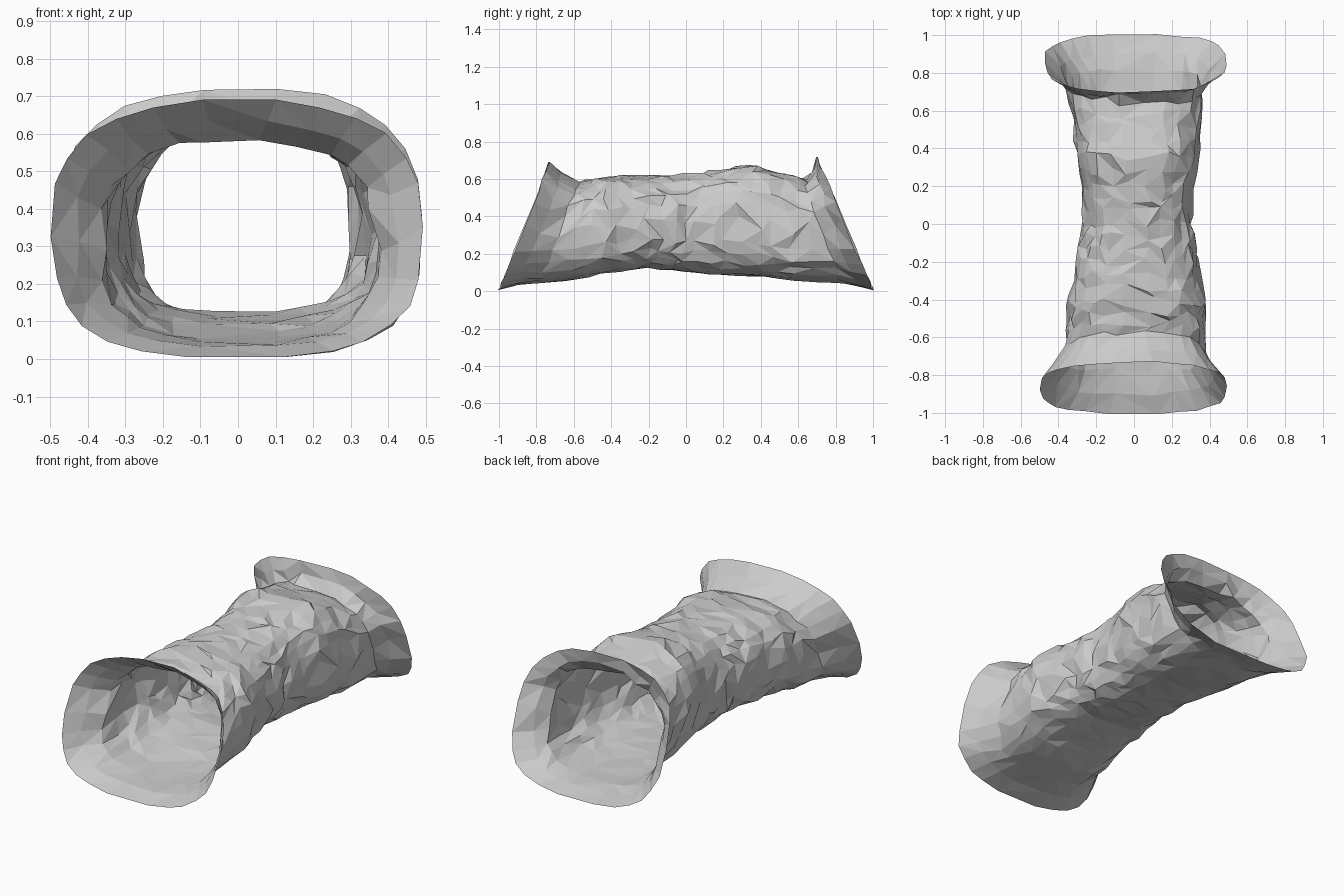
import bpy
import bmesh
import math
import random

random.seed(5)
SEGMENTS = 26
ROWS_PER_UNIT = 13

old_cube = bpy.data.objects.get("Cube")
if old_cube:
    bpy.data.objects.remove(old_cube, do_unlink=True)

# Stations: y at mid height, backward lean, left and right x, floor z, roof z
stations = [
    (-.865, .135, -.495, .49, .005, .69),
    (-.78, .12, -.43, .425, .035, .63),
    (-.68, .09, -.365, .37, .045, .58),
    (-.58, .05, -.355, .375, .055, .59),
    (-.43, .02, -.35, .38, .09, .62),
    (-.2, 0, -.31, .335, .125, .615),
    (0, 0, -.265, .305, .10, .625),
    (.2, 0, -.275, .315, .09, .65),
    (.38, -.02, -.30, .345, .075, .68),
    (.55, -.04, -.325, .355, .055, .635),
    (.73, -.08, -.355, .36, .045, .605),
    (.79, -.11, -.40, .40, .03, .655),
    (.85, -.15, -.475, .49, .005, .72),
]


def rounded(value, power):
    """Squares off a circle coordinate."""
    return math.copysign(abs(value) ** power, value)


def add_ring(bm, station, rough):
    """One rounded-rectangle loop of the tunnel, roughened by jitter."""
    y, lean, left, right, floor, roof = station
    ring = []
    for i in range(SEGMENTS):
        angle = math.tau * (i + random.uniform(-11, 11) * rough) / SEGMENTS
        # squarer corners at the floor, rounder shoulders at the roof
        power = .65 if math.sin(angle) < 0 else .76
        u, v = rounded(math.cos(angle), power), rounded(math.sin(angle), power)
        # the floor stays calmer than the walls and roof
        calm = .5 if v < -.8 else 1
        swell = 1 + random.uniform(-2, 1.7) * rough * calm
        x = (left + right) / 2 + (right - left) / 2 * u * swell
        z = (floor + roof) / 2 + (roof - floor) / 2 * v * swell
        shift = random.uniform(-1.2, 1.2) * rough
        ring.append(bm.verts.new((x, y + lean * v + shift, z)))
    return ring


# Rows between the stations
rows = []
for a, b in zip(stations, stations[1:]):
    count = max(1, round((b[0] - a[0]) * ROWS_PER_UNIT))
    for k in range(count):
        t = k / count
        rows.append([p + (q - p) * t for p, q in zip(a, b)])
rows.append(stations[-1])

# Tunnel skin, open at both flared mouths
bm = bmesh.new()
rings = []
for n, row in enumerate(rows):
    edge = min(n, len(rows) - 1 - n)
    rings.append(add_ring(bm, row, (.006, .01, .022)[min(edge, 2)]))
for a, b in zip(rings, rings[1:]):
    for i in range(SEGMENTS):
        j = (i + 1) % SEGMENTS
        quad = [a[i], a[j], b[j], b[i]]
        # random diagonals break up the rock
        if random.random() < .5:
            quad = quad[1:] + quad[:1]
        bm.faces.new((quad[0], quad[1], quad[2]))
        bm.faces.new((quad[0], quad[2], quad[3]))
bmesh.ops.recalc_face_normals(bm, faces=bm.faces)

mesh = bpy.data.meshes.new("rock_tunnel")
bm.to_mesh(mesh)
bm.free()
tunnel = bpy.data.objects.new("rock_tunnel", mesh)
bpy.context.collection.objects.link(tunnel)

# Plain grey stone
stone = bpy.data.materials.new("grey stone")
stone.use_nodes = True
colour = (.6, .6, .6, 1)
stone.diffuse_color = colour
stone.node_tree.nodes["Principled BSDF"].inputs["Base Color"].default_value = colour
mesh.materials.append(stone)
